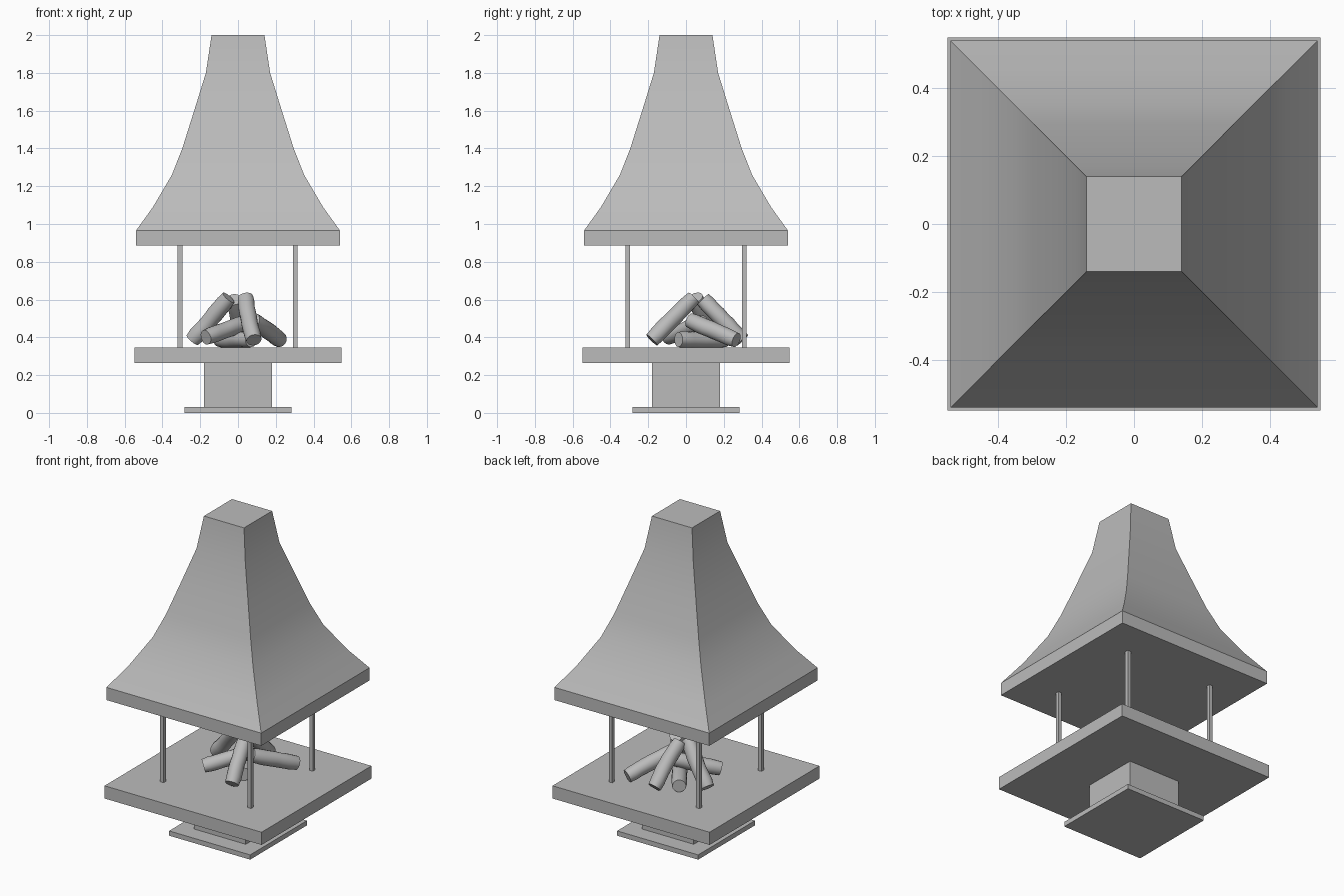
import bpy, bmesh, math, random
from mathutils import Vector, noise

old = bpy.data.objects.get("Cube")
if old:
    bpy.data.objects.remove(old, do_unlink=True)

grey = bpy.data.materials.new("plain grey")
grey.use_nodes = True
grey.diffuse_color = (0.5, 0.5, 0.5, 1)
grey.node_tree.nodes["Principled BSDF"].inputs["Base Color"].default_value = (0.5, 0.5, 0.5, 1)


def finish(name, bm, smooth=None):
    bmesh.ops.recalc_face_normals(bm, faces=bm.faces)
    mesh = bpy.data.meshes.new(name)
    bm.to_mesh(mesh)
    bm.free()
    mesh.materials.append(grey)
    ob = bpy.data.objects.new(name, mesh)
    bpy.context.collection.objects.link(ob)
    if smooth:
        bpy.ops.object.select_all(action='DESELECT')
        ob.select_set(True)
        bpy.context.view_layer.objects.active = ob
        bpy.ops.object.shade_smooth_by_angle(angle=math.radians(smooth))
    return ob


def loft(bm, rings):
    """Skin a list of vertex rings and cap both ends."""
    for a, b in zip(rings, rings[1:]):
        n = len(a)
        for i in range(n):
            j = (i + 1) % n
            bm.faces.new((a[i], a[j], b[j], b[i]))
    bm.faces.new(rings[0])
    bm.faces.new(rings[-1])


def square_stack(name, profile, centre=(0, 0), smooth=None):
    """Square tower from (half width, height) pairs."""
    bm = bmesh.new()
    cx, cy = centre
    corners = ((-1, -1), (1, -1), (1, 1), (-1, 1))
    loft(bm, [[bm.verts.new((cx + sx * w, cy + sy * w, z)) for sx, sy in corners]
              for w, z in profile])
    return finish(name, bm, smooth)


def log(name, outer, inner, radius=0.044, sides=16, steps=8):
    """Slightly crooked log between two end centres."""
    p, q = Vector(outer), Vector(inner)
    axis = (q - p).normalized()
    side = axis.cross(Vector((0, 0, 1))).normalized()
    up = side.cross(axis)
    bm = bmesh.new()
    rings = []
    bend = random.uniform(-0.008, 0.008)
    for s in range(steps + 1):
        t = s / steps
        centre = p.lerp(q, t) + side * bend * math.sin(math.pi * t)
        r = radius * (0.9 if s in (0, steps) else 1)
        ring = []
        for k in range(sides):
            a = math.tau * k / sides
            d = side * math.cos(a) + up * math.sin(a)
            bump = 1 + 0.1 * noise.noise((centre + d * 0.04) * 18)
            ring.append(bm.verts.new(centre + d * r * bump))
        rings.append(ring)
    loft(bm, rings)
    return finish(name, bm, 40)


# Pedestal and hearth
square_stack("foot_plate", [(0.283, 0), (0.283, 0.03)])
square_stack("pedestal", [(0.18, 0.03), (0.18, 0.265)])
square_stack("hearth_slab", [(0.548, 0.265), (0.548, 0.345)])

# Posts
for x, side in ((-0.307, "left"), (0.303, "right")):
    for y, end in ((-0.308, "front"), (0.308, "back")):
        square_stack(f"post_{end}_{side}", [(0.012, 0.345), (0.012, 0.885)], (x, y))

# Flared hood
square_stack("hood_rim", [(0.54, 0.885), (0.54, 0.965)])
square_stack("hood", [(0.54, 0.965), (0.45, 1.09), (0.35, 1.26), (0.295, 1.4),
                      (0.232, 1.6), (0.17, 1.8), (0.14, 2)], smooth=30)

# Pile of logs leaning together
random.seed(4)
logs = [
    ((-0.17, -0.10, 0.40), (0.05, 0.09, 0.48)),
    ((0.085, -0.18, 0.385), (0.04, 0.04, 0.61)),
    ((0.225, 0.265, 0.385), (0.08, 0.02, 0.49)),
    ((-0.24, 0.13, 0.385), (-0.05, 0.05, 0.61)),
    ((0.01, 0.30, 0.385), (-0.02, 0.09, 0.60)),
    ((-0.10, 0.21, 0.388), (0.07, -0.04, 0.388)),
]
for n, (outer, inner) in enumerate(logs, 1):
    log(f"log_{n}", outer, inner)
